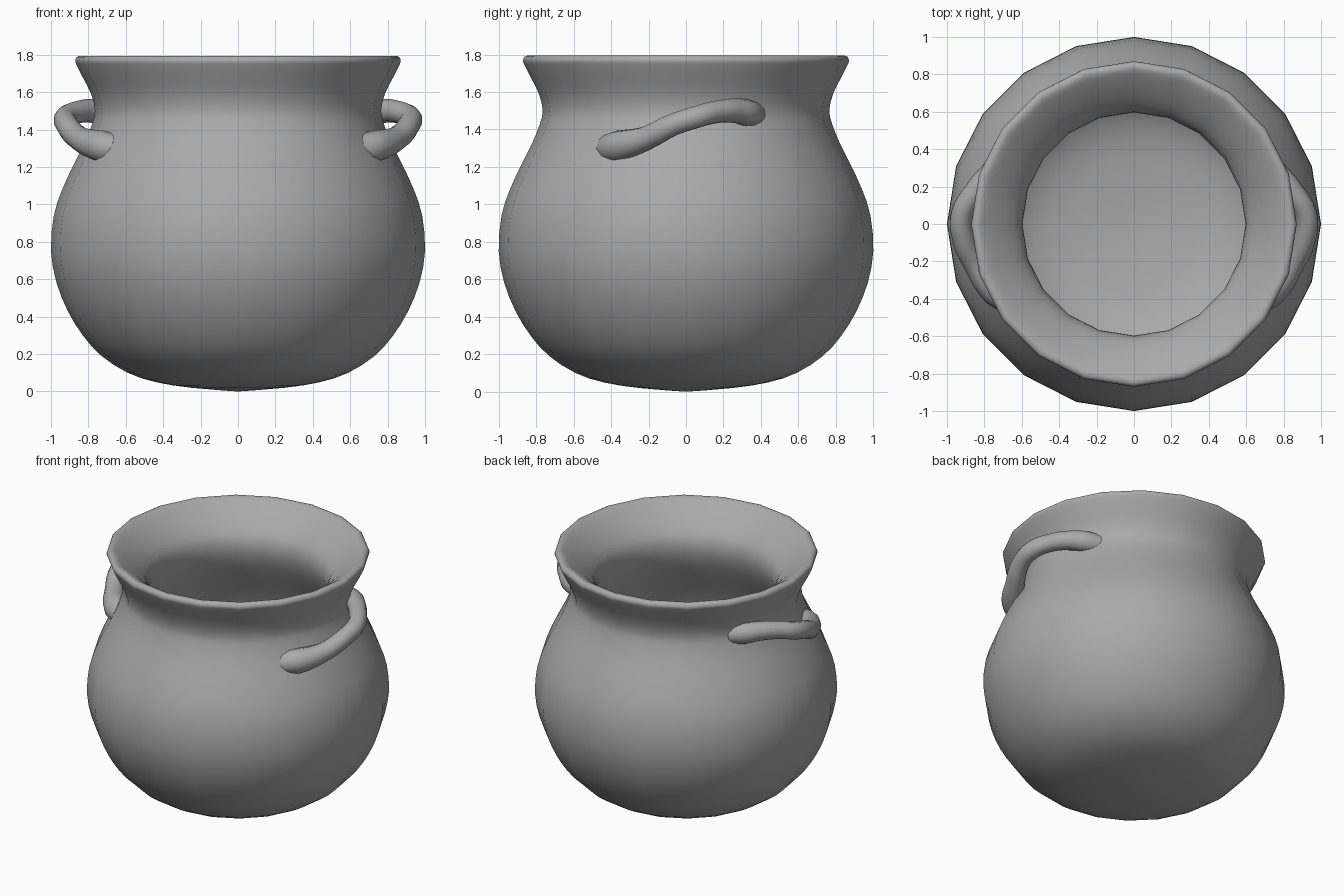
import bpy
import bmesh
import math
from mathutils import Vector

default_cube = bpy.data.objects.get("Cube")
if default_cube:
    bpy.data.objects.remove(default_cube, do_unlink=True)


def make_material(name, colour):
    material = bpy.data.materials.new(name)
    material.use_nodes = True
    material.diffuse_color = colour
    material.node_tree.nodes["Principled BSDF"].inputs["Base Color"].default_value = colour
    return material


def link_object(name, data, material):
    part = bpy.data.objects.new(name, data)
    bpy.context.collection.objects.link(part)
    data.materials.append(material)
    return part


def smooth_profile(points):
    """Add a midpoint on a smooth curve through each pair of points."""
    points = [Vector(point) for point in points]
    result = [points[0]]
    for i in range(len(points) - 1):
        start, end = points[i], points[i + 1]
        before = points[max(i - 1, 0)]
        after = points[min(i + 2, len(points) - 1)]
        result.append((start + end) / 2 + (start + end - before - after) / 16)
        result.append(end)
    return result


def make_lathe(name, profile, segments, material):
    """Spin a (radius, height) profile around the z axis."""
    mesh = bpy.data.meshes.new(name)
    bm = bmesh.new()
    verts = [bm.verts.new((radius, 0, height)) for radius, height in profile]
    edges = [bm.edges.new(pair) for pair in zip(verts, verts[1:])]
    bmesh.ops.spin(bm, geom=verts + edges, cent=(0, 0, 0), axis=(0, 0, 1),
                   angle=math.tau, steps=segments, use_duplicate=False)
    bmesh.ops.remove_doubles(bm, verts=bm.verts[:], dist=0.0005)
    bmesh.ops.recalc_face_normals(bm, faces=bm.faces[:])
    for face in bm.faces:
        face.smooth = True
    bm.to_mesh(mesh)
    bm.free()
    return link_object(name, mesh, material)


def make_handle(name, side, path, material):
    """Sweep a tapered round tube along a smooth path."""
    curve = bpy.data.curves.new(name, "CURVE")
    curve.dimensions = "3D"
    curve.bevel_depth = 1
    curve.bevel_resolution = 4
    curve.use_fill_caps = True
    curve.resolution_u = 6
    spline = curve.splines.new("BEZIER")
    spline.bezier_points.add(len(path) - 1)
    for point, (x, y, z, radius) in zip(spline.bezier_points, path):
        point.co = Vector((side * x, y, z))
        point.radius = radius
        point.handle_left_type = point.handle_right_type = "AUTO"
    handle = link_object(name, curve, material)
    bpy.ops.object.select_all(action="DESELECT")
    handle.select_set(True)
    bpy.context.view_layer.objects.active = handle
    bpy.ops.object.convert(target="MESH")
    bpy.ops.object.shade_smooth()


iron = make_material("grey iron", (0.4, 0.4, 0.4, 1))

# Pot wall: outside from the base up, over the lip, then down the inside
outside = [(0, 0), (0.25, 0.02), (0.44, 0.05), (0.59, 0.1), (0.73, 0.19),
           (0.83, 0.3), (0.91, 0.43), (0.97, 0.58), (1, 0.75), (0.985, 0.94),
           (0.94, 1.08), (0.88, 1.21), (0.82, 1.33), (0.78, 1.43),
           (0.765, 1.5), (0.785, 1.59), (0.83, 1.68), (0.865, 1.75)]
lip = [(0.87, 1.77), (0.862, 1.788), (0.84, 1.795), (0.81, 1.783)]
inside = [(0.75, 1.74), (0.68, 1.68), (0.62, 1.61), (0.6, 1.55), (0.6, 1.48),
          (0.63, 1.38), (0.7, 1.24), (0.78, 1.08), (0.83, 0.92), (0.845, 0.75),
          (0.82, 0.58), (0.76, 0.44), (0.66, 0.31), (0.54, 0.23), (0.35, 0.18),
          (0, 0.15)]
make_lathe("pot_body", smooth_profile(outside + lip + inside), 20, iron)

# Side handles: low and bulbous at the front, higher at the back
handle_path = [(0.64, -0.41, 1.295, 0.08), (0.73, -0.36, 1.31, 0.085),
               (0.85, -0.21, 1.355, 0.064), (0.915, -0.07, 1.425, 0.06),
               (0.92, 0.05, 1.465, 0.06), (0.85, 0.17, 1.495, 0.06),
               (0.77, 0.26, 1.5, 0.065), (0.7, 0.32, 1.49, 0.072),
               (0.61, 0.36, 1.48, 0.07)]
for label, side in (("left", 1), ("right", -1)):
    make_handle(label + "_handle", side, handle_path, iron)
